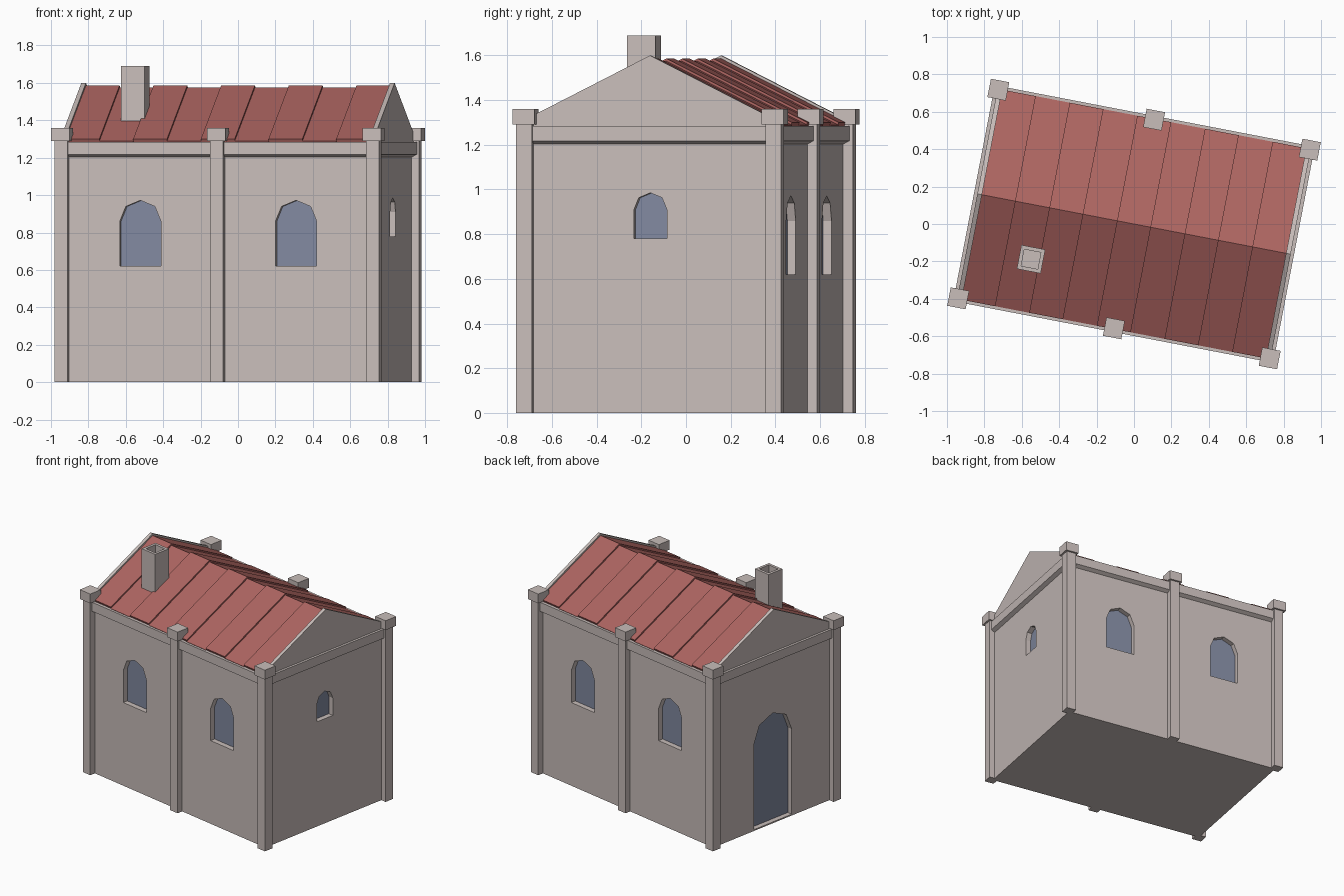
import bpy, bmesh, math
from mathutils import Matrix

if "Cube" in bpy.data.objects:
    bpy.data.objects.remove(bpy.data.objects["Cube"])

TURN = Matrix.Rotation(math.radians(-10.9), 4, 'Z')   # whole building is turned on the grid
U, V = 0.843, 0.560            # wall half length / half depth
PU, PV = 0.848, 0.568          # pillar centres


def material(name, rgb):
    m = bpy.data.materials.new(name)
    m.diffuse_color = (*rgb, 1)
    m.use_nodes = True
    m.node_tree.nodes["Principled BSDF"].inputs["Base Color"].default_value = m.diffuse_color
    return m


stone = material("stone", (0.58, 0.51, 0.49))
tile = material("red_roof", (0.42, 0.13, 0.12))
glass = material("blue_glass", (0.22, 0.25, 0.35))


def finish(name, bm, mat):
    bmesh.ops.recalc_face_normals(bm, faces=bm.faces)
    bm.transform(TURN)
    me = bpy.data.meshes.new(name)
    bm.to_mesh(me)
    bm.free()
    ob = bpy.data.objects.new(name, me)
    bpy.context.collection.objects.link(ob)
    me.materials.append(mat)
    return ob


def loft(name, rings, mat):
    """Solid through a stack of equal-sized vertex rings."""
    bm = bmesh.new()
    vs = [[bm.verts.new(p) for p in r] for r in rings]
    n = len(rings[0])
    for a, b in zip(vs, vs[1:]):
        for i in range(n):
            bm.faces.new((a[i], a[(i + 1) % n], b[(i + 1) % n], b[i]))
    bm.faces.new(vs[0])
    bm.faces.new(vs[-1])
    return finish(name, bm, mat)


def prism(name, pts, axis, a, b, mat):
    """Profile extruded from a to b along the x or y axis."""
    place = {'x': lambda t, p: (t, p[0], p[1]), 'y': lambda t, p: (p[0], t, p[1])}[axis]
    return loft(name, [[place(t, p) for p in pts] for t in (a, b)], mat)


def rect(hx, hy, z, cx=0, cy=0):
    return [(cx + sx * hx, cy + sy * hy, z) for sx, sy in ((-1, -1), (1, -1), (1, 1), (-1, 1))]


def arch(c, r, bottom, spring):
    top = [(c + r * math.cos(i * math.pi / 4), spring + r * math.sin(i * math.pi / 4)) for i in range(5)]
    return [(c - r, bottom), (c + r, bottom)] + top


def cut(ob, cutter):
    m = ob.modifiers.new("opening", 'BOOLEAN')
    m.operation, m.object, m.solver = 'DIFFERENCE', cutter, 'EXACT'
    bpy.context.view_layer.objects.active = ob
    bpy.ops.object.modifier_apply(modifier=m.name)
    bpy.data.objects.remove(cutter)


# walls with recessed arched openings
walls = loft("walls", [rect(U, V, 0), rect(U, V, 1.28)], stone)


def opening(name, profile, axis, side, depth=0.04):
    w = side * (U if axis == 'x' else V)
    cut(walls, prism("cutter", profile, axis, w + side * 0.1, w - side * depth, stone))
    prism(name, profile, axis, w - side * (depth - 0.002), w - side * (depth + 0.01), glass)


for s in (-1, 1):
    for c in (-0.424, 0.424):
        opening("side_window", arch(c, 0.112, 0.62, 0.86), 'y', s)
opening("gable_window", arch(0, 0.075, 0.78, 0.91), 'x', 1)
opening("door", arch(0, 0.178, 0.01, 0.645), 'x', -1)

# cornice with sloped underside
loft("cornice", [rect(U - 0.01, V - 0.01, 1.20), rect(U, V, 1.203),
                 rect(U + 0.028, V + 0.028, 1.218), rect(U + 0.028, V + 0.028, 1.285)], stone)

# pillars and caps
for x in (-PU, 0, PU):
    for y in (-PV, PV):
        loft("pillar", [rect(0.036, 0.036, z, x, y) for z in (0, 1.3)], stone)
        loft("pillar_cap", [rect(0.05, 0.05, z, x, y) for z in (1.29, 1.36)], stone)

# gable parapets
gable = [(-V, 1.28), (V, 1.28), (V, 1.318), (0, 1.6), (-V, 1.318)]
for s in (-1, 1):
    prism("gable", gable, 'x', s * 0.828, s * 0.853, stone)

# roof: nine panels, every other one raised
N, L = 9, 0.829
for i in range(N):
    z = 1.586 if i % 2 == 0 else 1.574
    e, d, t = 0.572, 0.572 * 0.5, 0.018
    chevron = [(-e, z - d), (0, z), (e, z - d), (e - 0.008, z - d - t), (0, z - t), (-e + 0.008, z - d - t)]
    a = -L + 2 * L * i / N
    prism("roof_panel", chevron, 'x', a, a + 2 * L / N, tile)

# chimney with open flue
cx, cy = -0.505, -0.289
loft("chimney", [rect(0.065, 0.065, 1.395, cx, cy), rect(0.065, 0.065, 1.69, cx, cy),
                 rect(0.045, 0.045, 1.69, cx, cy), rect(0.045, 0.045, 1.55, cx, cy)], stone)
